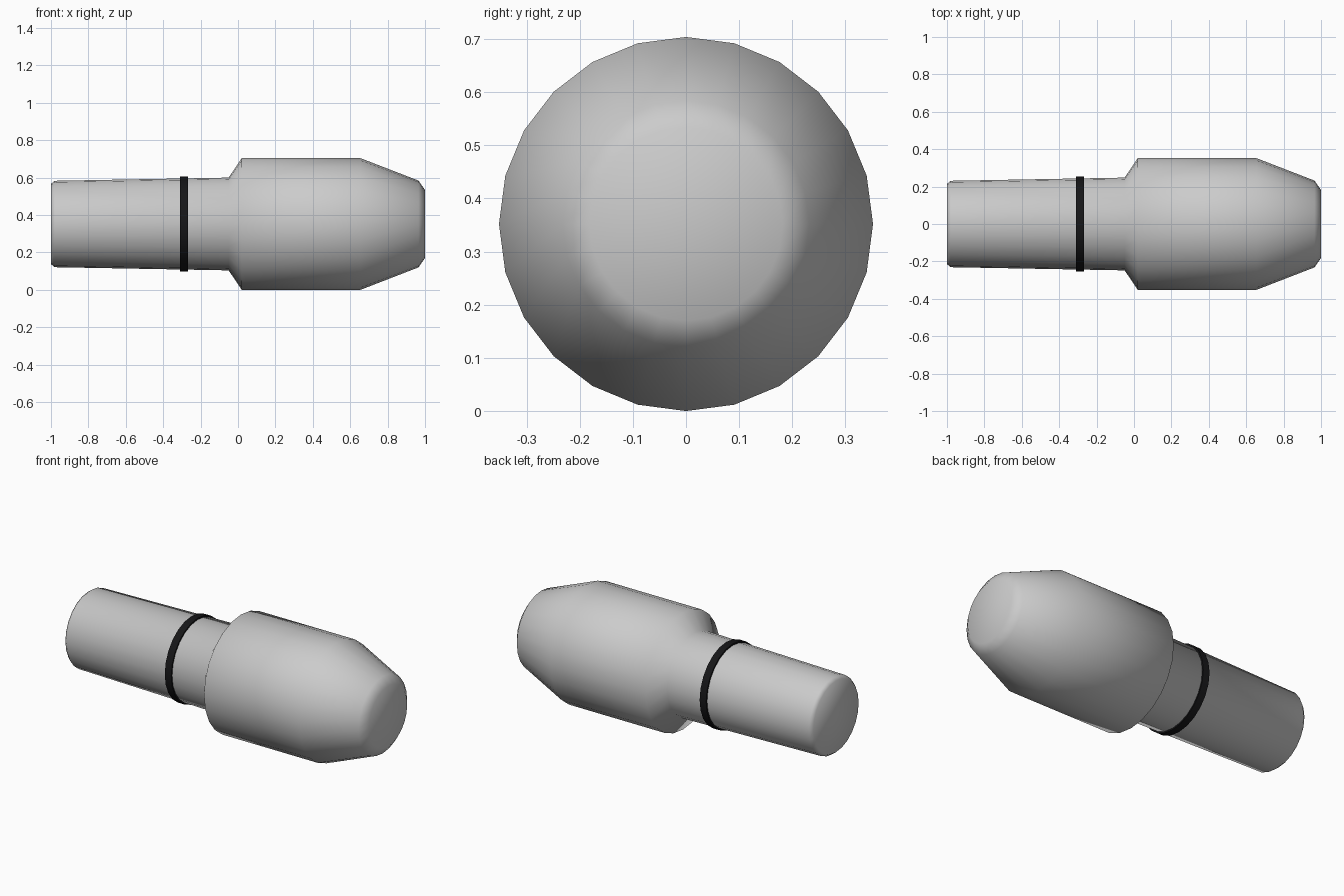
import bpy, bmesh, math

if "Cube" in bpy.data.objects:
    bpy.data.objects.remove(bpy.data.objects["Cube"])

SIDES = 24
AXIS_Z = 0.352


def lathe(name, profile, closed=False):
    """Spin (x, radius) points around the horizontal x axis."""
    bm = bmesh.new()
    rings = []
    for x, r in profile:
        rings.append([bm.verts.new((x, r * math.sin(2 * math.pi * i / SIDES),
                                    r * math.cos(2 * math.pi * i / SIDES)))
                      for i in range(SIDES)])
    pairs = list(zip(rings, rings[1:]))
    if closed:
        pairs.append((rings[-1], rings[0]))
    for a, b in pairs:
        for i in range(SIDES):
            j = (i + 1) % SIDES
            bm.faces.new((a[i], a[j], b[j], b[i]))
    if not closed:
        bm.faces.new(rings[0])
        bm.faces.new(rings[-1])
    bmesh.ops.recalc_face_normals(bm, faces=bm.faces)
    mesh = bpy.data.meshes.new(name)
    bm.to_mesh(mesh)
    bm.free()
    obj = bpy.data.objects.new(name, mesh)
    obj.location.z = AXIS_Z
    bpy.context.collection.objects.link(obj)
    return obj


def smooth(obj, degrees):
    bpy.ops.object.select_all(action='DESELECT')
    obj.select_set(True)
    bpy.context.view_layer.objects.active = obj
    bpy.ops.object.shade_smooth_by_angle(angle=math.radians(degrees))


# Body: tapered handle, flared shoulder, barrel and blunt nose
body = lathe("body", [(-1.0, 0.215), (-0.98, 0.231), (-0.05, 0.248),
                      (0.02, 0.352), (0.655, 0.352), (0.965, 0.232),
                      (1.0, 0.182)])
smooth(body, 60)

# Dark band around the handle
band = lathe("handle_band", [(-0.311, 0.235), (-0.311, 0.253),
                             (-0.268, 0.253), (-0.268, 0.235)], closed=True)
smooth(band, 30)
black = bpy.data.materials.new("black_band")
black.diffuse_color = (0.008, 0.008, 0.009, 1)
black.use_nodes = True
black.node_tree.nodes["Principled BSDF"].inputs["Base Color"].default_value = black.diffuse_color
band.data.materials.append(black)
